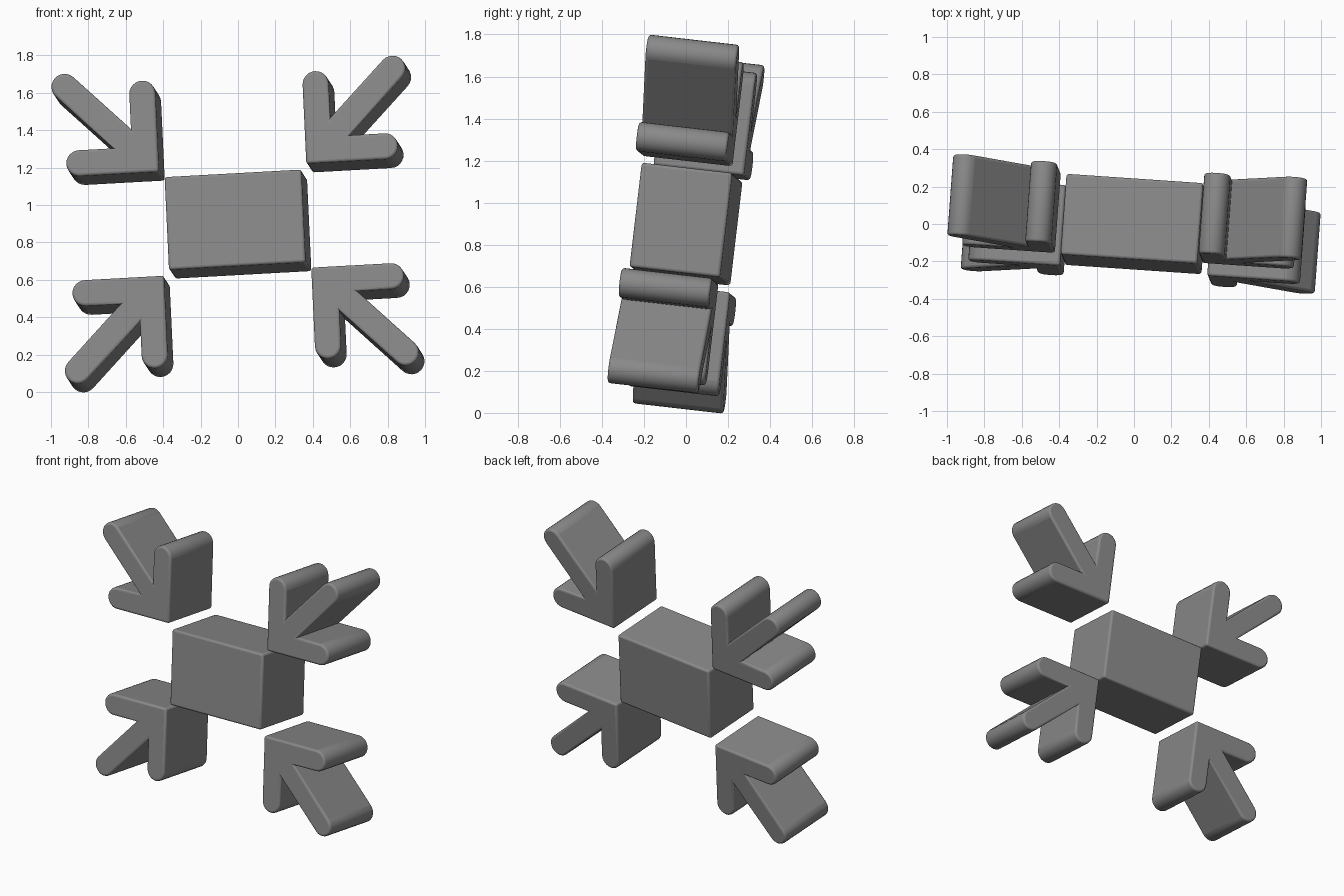
import bpy, bmesh, math
from mathutils import Matrix, Vector

if "Cube" in bpy.data.objects:
    bpy.data.objects.remove(bpy.data.objects["Cube"])

DEPTH, R, BEVEL = 0.435, 0.07, 0.014

GREY = bpy.data.materials.new("dark_grey")
GREY.diffuse_color = (0.25, 0.25, 0.25, 1)
GREY.use_nodes = True
GREY.node_tree.nodes["Principled BSDF"].inputs["Base Color"].default_value = GREY.diffuse_color

# Slight tilt of the whole icon
ex = Vector((0.996, -0.068, 0.055)).normalized()
ey = Vector((0.065, 0.99, -0.114))
ey = (ey - ex * ey.dot(ex)).normalized()
ez = ex.cross(ey)
TILT = Matrix.Translation((0, 0, 0.898)) @ Matrix((ex, ey, ez)).transposed().to_4x4()


def slab(name, pts):
    """Extrude a front outline through the depth and soften its convex edges."""
    bm = bmesh.new()
    front = bm.faces.new([bm.verts.new((u, -DEPTH / 2, w)) for u, w in pts])
    ext = bmesh.ops.extrude_face_region(bm, geom=[front], use_keep_orig=True)
    verts = [g for g in ext["geom"] if isinstance(g, bmesh.types.BMVert)]
    bmesh.ops.translate(bm, verts=verts, vec=(0, DEPTH, 0))
    bmesh.ops.recalc_face_normals(bm, faces=bm.faces[:])
    sharp = [e for e in bm.edges if e.calc_face_angle_signed(0) > math.radians(40)]
    bmesh.ops.bevel(bm, geom=sharp, offset=BEVEL, segments=3, profile=0.5,
                    affect='EDGES', clamp_overlap=True)
    bm.transform(TILT)
    bmesh.ops.recalc_face_normals(bm, faces=bm.faces[:])
    me = bpy.data.meshes.new(name)
    bm.to_mesh(me)
    bm.free()
    me.materials.append(GREY)
    ob = bpy.data.objects.new(name, me)
    bpy.context.collection.objects.link(ob)
    bpy.context.view_layer.objects.active = ob
    ob.select_set(True)
    bpy.ops.object.shade_smooth_by_angle(angle=math.radians(35))
    ob.select_set(False)
    # Large faces stay evenly shaded, only the rounded edges blend
    for p in me.polygons:
        if p.area > 0.03:
            p.use_smooth = False


def cap(cx, cy, start, n=12):
    """Half-round arm end, counter-clockwise from the start angle."""
    return [(cx + R * math.cos(math.radians(start + 180 * i / n)),
             cy + R * math.sin(math.radians(start + 180 * i / n))) for i in range(n + 1)]


# Arrow outline with its tip at the origin: two barbs and a diagonal shaft
L, D = 0.425, 0.485
notch = 2 * R + R * math.sqrt(2)
arrow = ([(0, 0)] + cap(L, R, -90) + [(notch, 2 * R)] + cap(D, D, -45)
         + [(2 * R, notch)] + cap(R, L, 0))

# Central rectangle
slab("centre_block", [(-0.367, -0.25), (0.367, -0.25), (0.367, 0.25), (-0.367, 0.25)])

# Four arrows pointing at its corners
for sx, side in ((-1, "left"), (1, "right")):
    for sz, level in ((-1, "lower"), (1, "upper")):
        slab(f"{level}_{side}_arrow",
             [(sx * (0.395 + u), sz * (0.28 + w)) for u, w in arrow])
